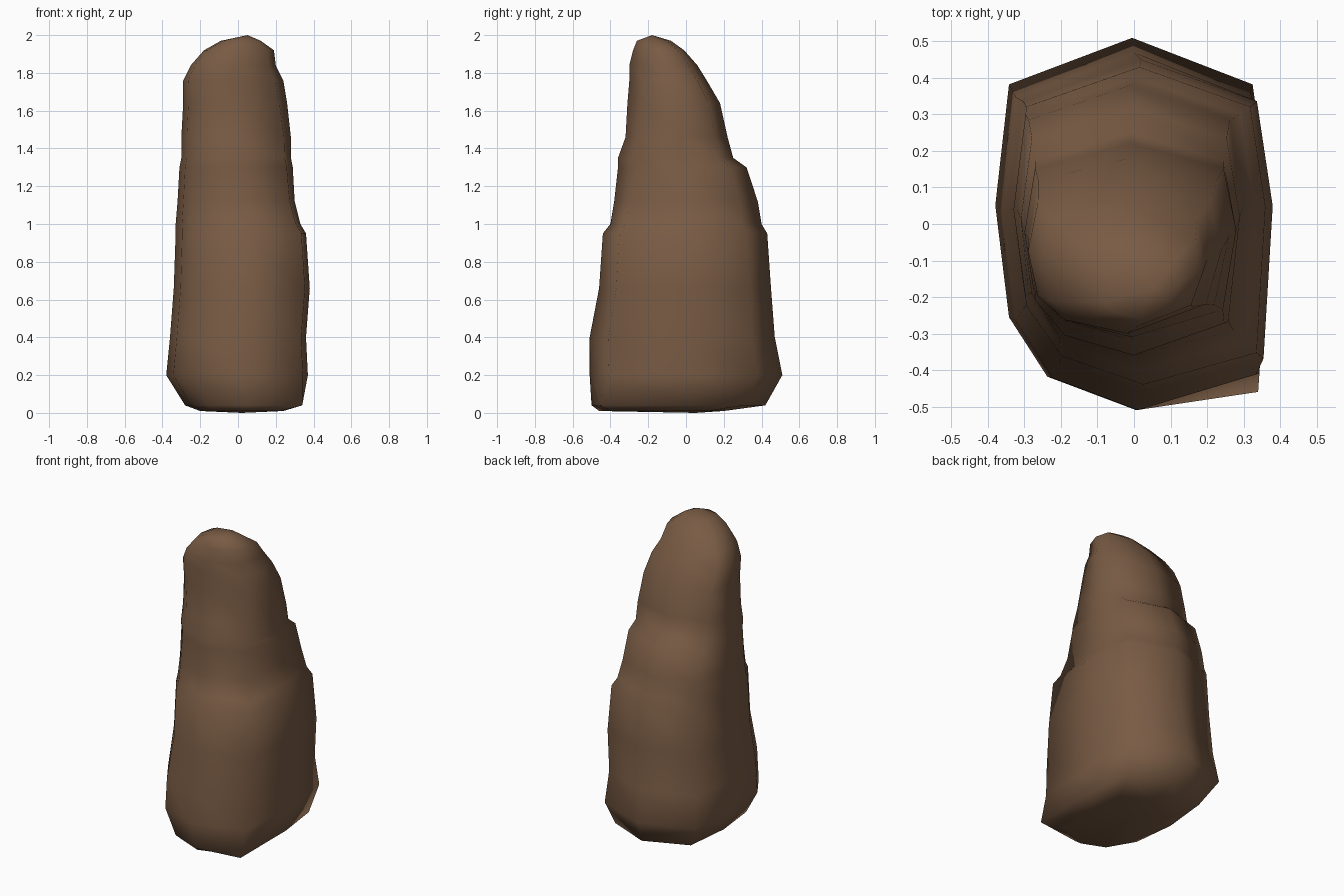
import bpy
import bmesh
from mathutils import Vector

default_cube = bpy.data.objects.get("Cube")
if default_cube:
    bpy.data.objects.remove(default_cube, do_unlink=True)


def make_material(name, colour):
    material = bpy.data.materials.new(name)
    material.use_nodes = True
    material.diffuse_color = colour
    shader = material.node_tree.nodes["Principled BSDF"]
    shader.inputs["Base Color"].default_value = colour
    shader.inputs["Roughness"].default_value = 0.9
    return material


brown = make_material("brown rock", (0.19, 0.105, 0.058, 1))

# Plan outline of the rock in unit coordinates, from the back point round
outline = [(0, 1), (.88, .75), (1, .12), (.93, -.8), (.03, -1),
           (-.62, -.82), (-.9, -.5), (-1, .1), (-.9, .75)]
FRONT_LEFT = 3

# Levels from the base up: height, right, left, front, back
levels = [
    (.01, -.2, .24, -.46, .2),
    (.04, -.28, .34, -.5, .42),
    (.2, -.38, .37, -.51, .51),
    (.4, -.36, .36, -.51, .47),
    (.66, -.34, .38, -.46, .45),
    (.95, -.33, .36, -.44, .43),
    (1, -.33, .33, -.4, .4),
    (1.12, -.32, .3, -.38, .38),
    (1.3, -.31, .29, -.36, .32),
    (1.35, -.3, .28, -.36, .25),
    (1.46, -.3, .28, -.32, .22),
    (1.64, -.29, .26, -.31, .18),
    (1.76, -.29, .24, -.3, .11),
    (1.84, -.25, .2, -.3, .06),
    (1.92, -.18, .19, -.28, -.01),
    (1.97, -.09, .12, -.26, -.08),
]


def add_level(bm, height, right, left, front, back):
    """Fit the plan outline to the given extents and add it as a ring."""
    middle_x, half_x = (left + right) / 2, (left - right) / 2
    middle_y, half_y = (back + front) / 2, (back - front) / 2
    ring = []
    for index, (x, y) in enumerate(outline):
        # The front left ridge fades into the rounder upper part
        if index == FRONT_LEFT and height > 1:
            y += .25 * (height - 1)
            x -= .12 * (height - 1)
        point = Vector((middle_x + half_x * x, middle_y + half_y * y, height))
        ring.append(bm.verts.new(point))
    return ring


def bridge(bm, lower, upper):
    count = len(lower)
    for i in range(count):
        j = (i + 1) % count
        bm.faces.new((lower[i], lower[j], upper[j], upper[i]))


def close_with_point(bm, ring, position):
    tip = bm.verts.new(position)
    for i, vertex in enumerate(ring):
        bm.faces.new((vertex, ring[(i + 1) % len(ring)], tip))


# Weathered standing rock: stacked levels closed by a peak and a base point
bm = bmesh.new()
rings = [add_level(bm, *level) for level in levels]
for lower, upper in zip(rings, rings[1:]):
    bridge(bm, lower, upper)
close_with_point(bm, rings[-1], (.05, -.18, 2))
close_with_point(bm, rings[0], (.02, .05, 0))

# Chipped foot: the front left corner flares out near the ground
rings[1][FRONT_LEFT].co.x = .34
rings[1][FRONT_LEFT].co.y = -.46

bmesh.ops.recalc_face_normals(bm, faces=bm.faces)
mesh = bpy.data.meshes.new("standing_rock")
bm.to_mesh(mesh)
bm.free()
mesh.materials.append(brown)
mesh.shade_smooth()

rock = bpy.data.objects.new("standing_rock", mesh)
bpy.context.collection.objects.link(rock)
